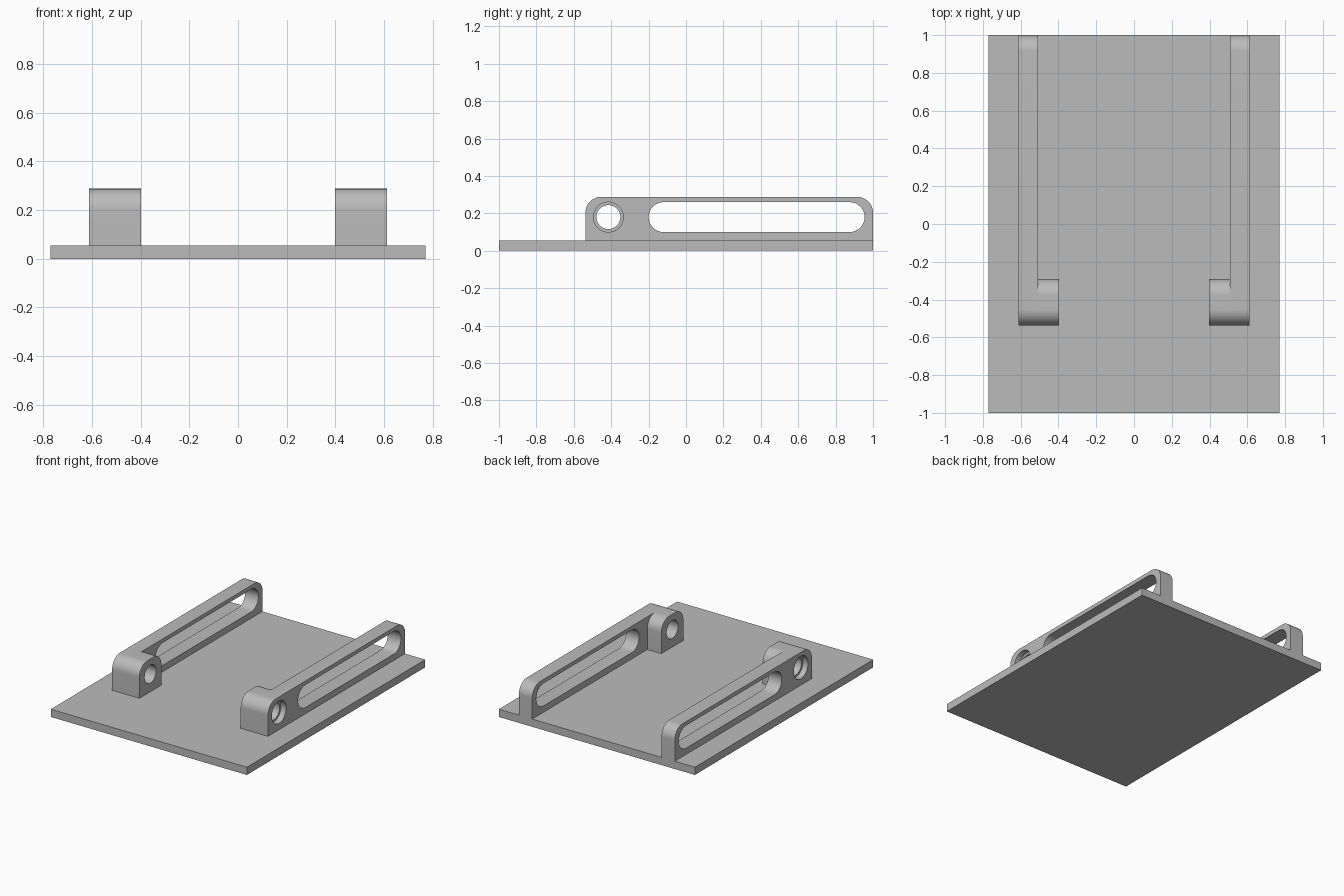
import bpy
import bmesh
from math import cos, sin, pi

cube = bpy.data.objects.get("Cube")
if cube:
    bpy.data.objects.remove(cube, do_unlink=True)

# Single grey finish
grey = bpy.data.materials.new("plain_grey")
grey.use_nodes = True
colour = (0.5, 0.5, 0.5, 1)
grey.diffuse_color = colour
grey.node_tree.nodes["Principled BSDF"].inputs["Base Color"].default_value = colour

BASE_TOP, TOP = 0.055, 0.288
FRONT, BACK = -0.538, 1.0
INNER, WALL, OUTER = 0.398, 0.508, 0.612
BORE_Y, BORE_Z = -0.415, 0.18


def arc(y, z, r, start, end, steps=16):
    """Points along an arc in the YZ plane, angles in half turns."""
    angles = [pi * (start + (end - start) * i / steps) for i in range(steps + 1)]
    return [(y + r * cos(a), z + r * sin(a)) for a in angles]


def prism(name, outline, x0, x1):
    """Extrude a YZ outline from x0 to x1."""
    bm = bmesh.new()
    face = bm.faces.new([bm.verts.new((x0, y, z)) for y, z in outline])
    side = bmesh.ops.extrude_face_region(bm, geom=[face])
    verts = [v for v in side["geom"] if isinstance(v, bmesh.types.BMVert)]
    bmesh.ops.translate(bm, verts=verts, vec=(x1 - x0, 0, 0))
    bmesh.ops.recalc_face_normals(bm, faces=bm.faces)
    mesh = bpy.data.meshes.new(name)
    bm.to_mesh(mesh)
    bm.free()
    mesh.materials.append(grey)
    obj = bpy.data.objects.new(name, mesh)
    bpy.context.collection.objects.link(obj)
    return obj


def round_top(y0, y1, r):
    """Upright block outline with rounded top corners."""
    return ([(y0, BASE_TOP), (y1, BASE_TOP)]
            + arc(y1 - r, TOP - r, r, 0, 0.5)
            + arc(y0 + r, TOP - r, r, 0.5, 1))


def circle(r):
    return arc(BORE_Y, BORE_Z, r, 0, 2, 48)[:-1]


def combine(obj, tool, operation):
    mod = obj.modifiers.new(tool.name, "BOOLEAN")
    mod.operation, mod.object, mod.solver = operation, tool, "EXACT"
    tool.hide_render = True


# Base plate
prism("base_plate", [(-1, 0), (1, 0), (1, BASE_TOP), (-1, BASE_TOP)], -0.77, 0.77)

# Left rail with its pivot boss, slot and counterbored hole
rail = prism("left_rail", round_top(FRONT, BACK, 0.085), WALL, OUTER)
slot = arc(0.875, BORE_Z, 0.08, -0.5, 0.5) + arc(-0.12, BORE_Z, 0.08, 0.5, 1.5)
tools = [
    (prism("pivot_boss", round_top(FRONT, -0.292, 0.085), INNER, WALL + 0.05), "UNION"),
    (prism("slot_cutter", slot, WALL - 0.05, OUTER + 0.1), "DIFFERENCE"),
    (prism("bore_cutter", circle(0.064), INNER - 0.1, OUTER + 0.1), "DIFFERENCE"),
    (prism("counterbore_cutter", circle(0.08), OUTER - 0.04, OUTER + 0.1), "DIFFERENCE"),
]
for tool, operation in tools:
    combine(rail, tool, operation)
graph = bpy.context.evaluated_depsgraph_get()
rail_mesh = bpy.data.meshes.new_from_object(rail.evaluated_get(graph))
rail.modifiers.clear()
rail.data = rail_mesh
for tool, _ in tools:
    bpy.data.objects.remove(tool, do_unlink=True)

# Right rail is the mirrored twin
twin = rail_mesh.copy()
bm = bmesh.new()
bm.from_mesh(twin)
bmesh.ops.scale(bm, verts=bm.verts, vec=(-1, 1, 1))
bmesh.ops.reverse_faces(bm, faces=bm.faces)
bm.to_mesh(twin)
bm.free()
right_rail = bpy.data.objects.new("right_rail", twin)
bpy.context.collection.objects.link(right_rail)

# Smooth the rounded surfaces, keep the edges crisp
bpy.ops.object.select_all(action="DESELECT")
for obj in (rail, right_rail):
    obj.select_set(True)
bpy.context.view_layer.objects.active = rail
bpy.ops.object.shade_smooth_by_angle(angle=pi / 6)
